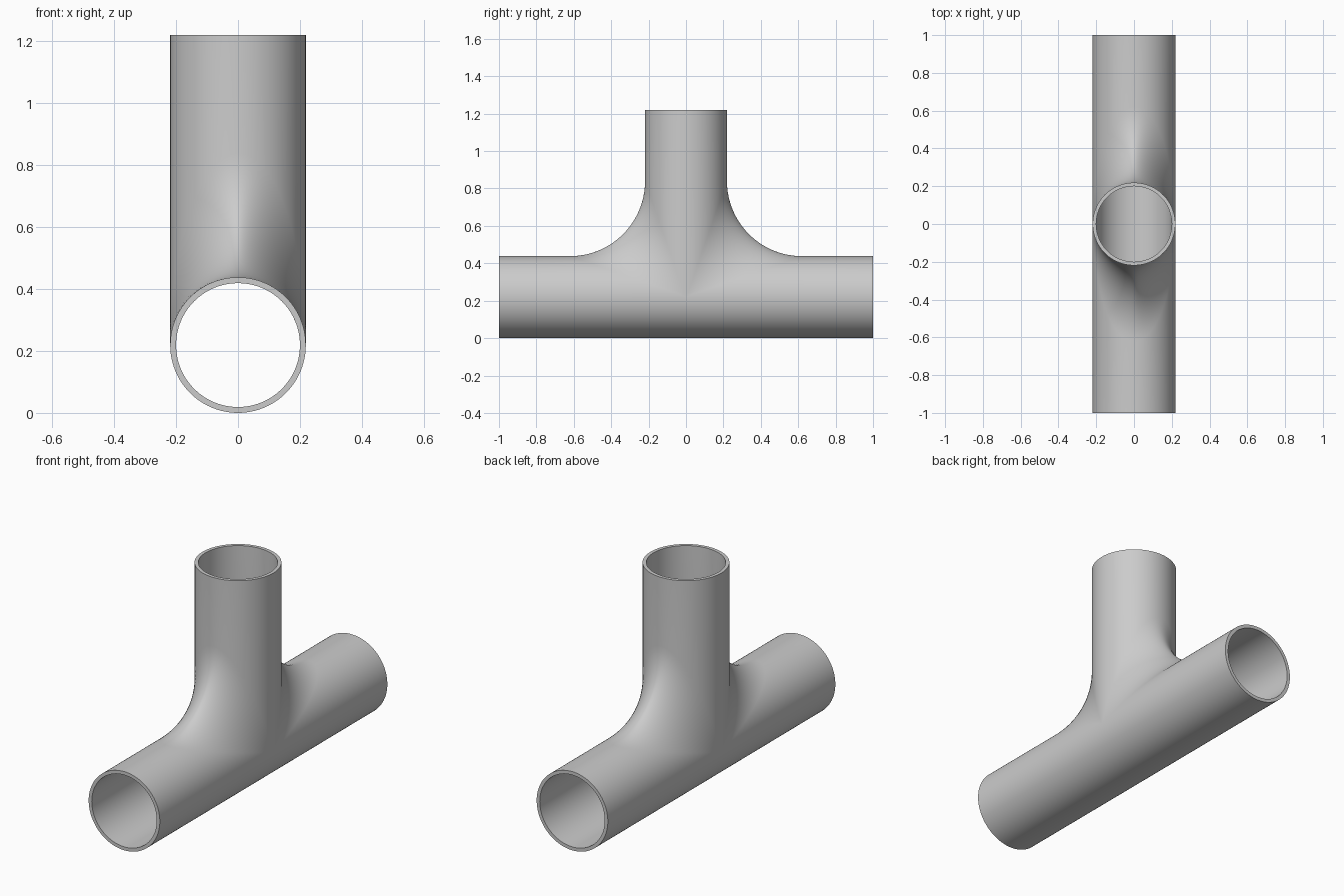
import bpy, bmesh
from math import sin, cos, pi
from mathutils import Vector

if "Cube" in bpy.data.objects:
    bpy.data.objects.remove(bpy.data.objects["Cube"])

OUTER, INNER = 0.219, 0.2     # pipe radii
AXIS = 0.219                  # height of the run axis
TOP, END = 1.22, 1.0          # branch top, run half length
BALL = 0.62                   # pipe radius plus fillet radius
STEPS, ARC = 48, 20

steel = bpy.data.materials.new("grey_steel")
steel.use_nodes = True
steel.diffuse_color = (0.6, 0.6, 0.6, 1)
steel.node_tree.nodes["Principled BSDF"].inputs["Base Color"].default_value = (0.6, 0.6, 0.6, 1)


def bend_path(t, radius, side):
    """Branch top, rolling-ball fillet, then run end, at angle t round the pipe."""
    c, s = cos(t), sin(t)
    centre = Vector((BALL * c, BALL * s, BALL * s))
    to_branch, to_run = Vector((-c, -s, 0)), Vector((-c, 0, -s))
    pts = [Vector((radius * c, radius * s, TOP - AXIS))]
    for i in range(ARC + 1):
        d = to_branch.slerp(to_run, i / ARC) if s > 1e-4 else to_run
        pts.append(centre + d * (BALL - radius))
    pts.append(Vector((radius * c, END, radius * s)))
    return [Vector((p.x, p.y * side, p.z + AXIS)) for p in pts]


def belly_path(t, radius):
    """Straight line along the lower half of the run."""
    return [Vector((radius * cos(t), y, AXIS - radius * sin(t))) for y in (-END, 0, END)]


def skin(bm, path):
    """Join closed wall loops (outside, then back along the inside) into quads."""
    loops = []
    for i in range(STEPS + 1):
        t = pi * i / STEPS
        loops.append([bm.verts.new(p) for p in path(t, OUTER) + path(t, INNER)[::-1]])
    for a, b in zip(loops, loops[1:]):
        for k in range(len(a)):
            bm.faces.new((a[k - 1], a[k], b[k], b[k - 1]))


# Pipe tee: two bent upper halves and the lower half of the run
bm = bmesh.new()
for side in (1, -1):
    skin(bm, lambda t, r: bend_path(t, r, side))
skin(bm, belly_path)
bmesh.ops.remove_doubles(bm, verts=bm.verts, dist=0.0002)
bmesh.ops.recalc_face_normals(bm, faces=bm.faces)
mesh = bpy.data.meshes.new("pipe_tee")
bm.to_mesh(mesh)
bm.free()
mesh.materials.append(steel)
tee = bpy.data.objects.new("pipe_tee", mesh)
bpy.context.collection.objects.link(tee)

bpy.ops.object.select_all(action='DESELECT')
tee.select_set(True)
bpy.context.view_layer.objects.active = tee
bpy.ops.object.shade_smooth_by_angle(angle=pi / 6)
